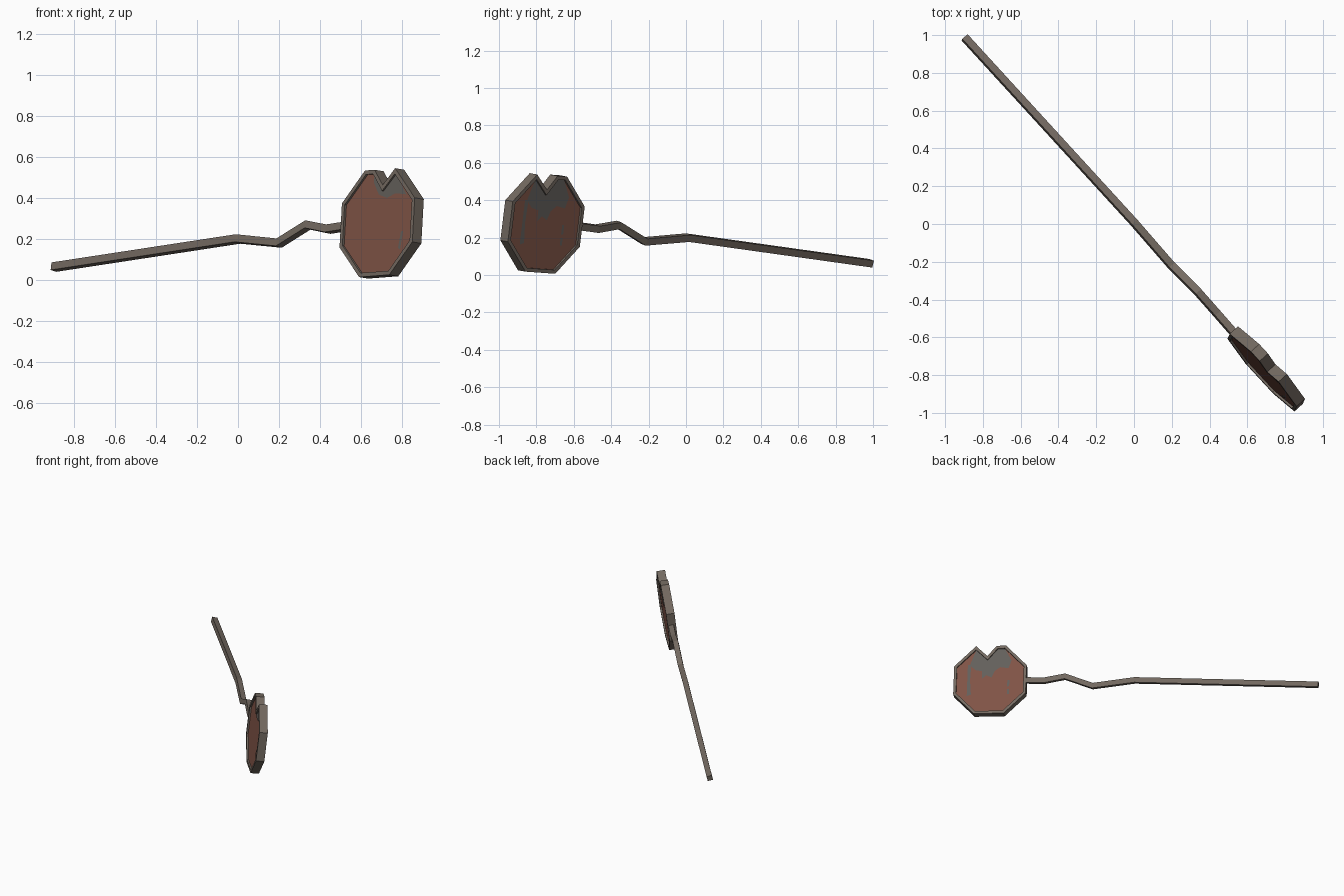
import bpy, bmesh, math
from mathutils import Vector, Matrix

if "Cube" in bpy.data.objects:
    bpy.data.objects.remove(bpy.data.objects["Cube"])


def material(name, rgb):
    m = bpy.data.materials.new(name)
    m.diffuse_color = (*rgb, 1)
    m.use_nodes = True
    m.node_tree.nodes["Principled BSDF"].inputs["Base Color"].default_value = m.diffuse_color
    return m


METAL = material("weathered metal", (0.175, 0.145, 0.12))
RUST = material("rusty red", (0.215, 0.088, 0.062))
BARE = material("bare grey", (0.125, 0.115, 0.105))


def finish(name, bm, mat, fix=True):
    if fix:
        bmesh.ops.recalc_face_normals(bm, faces=bm.faces)
    me = bpy.data.meshes.new(name)
    bm.to_mesh(me)
    bm.free()
    me.materials.append(mat)
    ob = bpy.data.objects.new(name, me)
    bpy.context.collection.objects.link(ob)
    return ob


def ring(bm, pts, w):
    return [bm.verts.new((p[0], p[1], w)) for p in pts]


def bridge(bm, a, b):
    n = len(a)
    for i in range(n):
        j = (i + 1) % n
        bm.faces.new((a[i], a[j], b[j], b[i]))


def inset(pts, d):
    """Mitred inward offset of a counter-clockwise outline."""
    out = []
    for i, p in enumerate(pts):
        e1 = (p - pts[i - 1]).normalized()
        e2 = (pts[(i + 1) % len(pts)] - p).normalized()
        n1, n2 = Vector((-e1.y, e1.x)), Vector((-e2.y, e2.x))
        out.append(p + (n1 + n2) * (d / (1 + n1.dot(n2))))
    return out


# Sign frame: along the pole, leaning back 7 degrees, rolled 3 degrees
u0 = Vector((0.673, -0.739, 0)).normalized()
n0 = Vector((-u0.y, u0.x, 0))
lean, roll = math.radians(7), math.radians(3)
v0 = Vector((0, 0, math.cos(lean))) + n0 * math.sin(lean)
u = u0 * math.cos(roll) + v0 * math.sin(roll)
v = v0 * math.cos(roll) - u0 * math.sin(roll)
frame = Matrix((u, v, u.cross(v))).transposed().to_4x4()
frame.translation = (0.70, -0.767, 0.276)

# Octagon outline with a torn notch in the top edge
H = 0.262
R = H / math.cos(math.pi / 8)
octagon = [Vector((R * math.cos(a), R * math.sin(a)))
           for a in (math.pi / 8 + k * math.pi / 4 for k in range(8))]
notch = [Vector((0.025, H - 0.078)), Vector((-0.04, H))]
outline = octagon[:2] + notch + octagon[2:]
inner = inset(outline, 0.02)
T, P = 0.03, 0.018   # half thickness of rim and of panel

# Raised rim
bm = bmesh.new()
rings = [ring(bm, outline, T), ring(bm, inner, T), ring(bm, inner, -T), ring(bm, outline, -T)]
for i in range(4):
    bridge(bm, rings[i], rings[(i + 1) % 4])
finish("sign_rim", bm, METAL).matrix_world = frame

# Recessed panel
bm = bmesh.new()
a, b = ring(bm, inner, P), ring(bm, inner, -P)
bm.faces.new(a)
bm.faces.new(b[::-1])
bridge(bm, a, b)
finish("sign_panel", bm, RUST).matrix_world = frame

# Bare patches where the paint is gone (thin plates)
top = inner[1:5]
back_patches = [
    top + [Vector(p) for p in ((-0.15, 0.15), (-0.13, 0.09), (-0.07, 0.10), (-0.03, 0.07),
                               (-0.01, 0.02), (0.03, 0.04), (0.06, 0.01), (0.06, 0.07),
                               (0.11, 0.08), (0.15, 0.12))],
    [Vector(p) for p in ((0.165, 0.12), (0.14, 0.12), (0.145, 0.0), (0.135, -0.11), (0.165, -0.12))],
    [Vector(p) for p in ((-0.125, 0.0), (-0.14, 0.0), (-0.14, -0.05), (-0.125, -0.05))],
    [Vector(p) for p in ((-0.125, -0.07), (-0.14, -0.07), (-0.14, -0.11), (-0.125, -0.11))],
]
front_patches = [
    top[:3] + [Vector(p) for p in ((-0.05, 0.20), (-0.01, 0.14), (0.05, 0.12), (0.11, 0.14),
                                   (0.19, 0.13))],
    [Vector(p) for p in ((0.18, -0.05), (0.165, -0.05), (0.15, -0.13), (0.165, -0.14))],
]
for side, patches, name in ((1, front_patches, "front_bare_patches"), (-1, back_patches, "back_bare_patches")):
    bm = bmesh.new()
    for pts in patches:
        f = bm.faces.new(ring(bm, pts, side * (P + 0.002)))
        f.normal_update()
        if f.normal.z * side < 0:
            f.normal_flip()
    finish(name, bm, BARE, fix=False).matrix_world = frame

# Bent square pole
path = [Vector(p) for p in ((-0.897, 0.988, 0.063), (0.0, 0.008, 0.2), (0.2, -0.222, 0.18),
                            (0.34, -0.362, 0.268), (0.44, -0.475, 0.248), (0.53, -0.578, 0.262))]
bm = bmesh.new()
prev = None
ang = math.radians(14)
for i, p in enumerate(path):
    t = (path[min(i + 1, len(path) - 1)] - p).normalized() + (p - path[max(i - 1, 0)]).normalized()
    t.normalize()
    side = (n0 - t * n0.dot(t)).normalized()
    up = side.cross(t)
    if up.z < 0:
        up = -up
    a1 = up * math.cos(ang) + side * math.sin(ang)
    a2 = side * math.cos(ang) - up * math.sin(ang)
    cur = [bm.verts.new(p + (a1 * sa + a2 * sb) * 0.019)
           for sa, sb in ((1, 1), (1, -1), (-1, -1), (-1, 1))]
    if prev:
        bridge(bm, prev, cur)
    else:
        bm.faces.new(cur)
    prev = cur
bm.faces.new(prev)
finish("bent_pole", bm, METAL)
